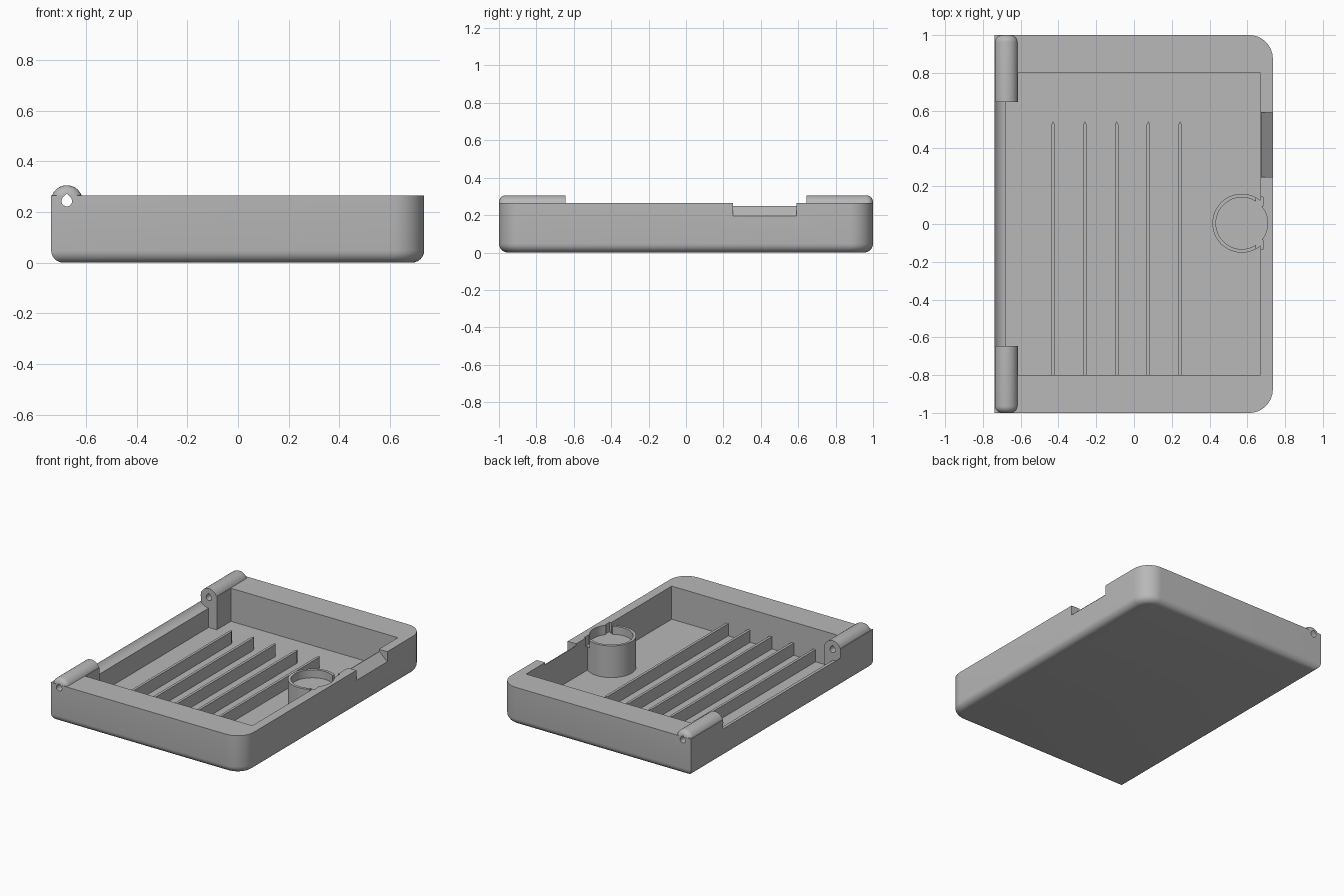
import bpy, bmesh, math
from mathutils import Matrix

if "Cube" in bpy.data.objects:
    bpy.data.objects.remove(bpy.data.objects["Cube"], do_unlink=True)

grey = bpy.data.materials.new("plain grey")
grey.use_nodes = True
grey.diffuse_color = (0.48, 0.48, 0.48, 1)
grey.node_tree.nodes["Principled BSDF"].inputs["Base Color"].default_value = grey.diffuse_color

HALF_X, FLOOR, RIM = 0.738, 0.035, 0.265
HINGE_X, HINGE_Z, HINGE_R, HINGE_Y = -0.676, 0.243, 0.0625, 0.645


def finish(name, bm):
    bmesh.ops.recalc_face_normals(bm, faces=bm.faces)
    mesh = bpy.data.meshes.new(name)
    bm.to_mesh(mesh)
    bm.free()
    mesh.materials.append(grey)
    ob = bpy.data.objects.new(name, mesh)
    bpy.context.collection.objects.link(ob)
    return ob


def prism(points, low, high, axis="Z"):
    """Extrude a 2D outline: (x, y) along Z, or (x, z) along Y."""
    bm = bmesh.new()
    place = (lambda a, b: (a, b, low)) if axis == "Z" else (lambda a, b: (a, low, b))
    face = bm.faces.new([bm.verts.new(place(a, b)) for a, b in points])
    ext = bmesh.ops.extrude_face_region(bm, geom=[face])
    verts = [v for v in ext["geom"] if isinstance(v, bmesh.types.BMVert)]
    step = (0, 0, high - low) if axis == "Z" else (0, high - low, 0)
    bmesh.ops.translate(bm, verts=verts, vec=step)
    return bm


def box(x0, x1, y0, y1, z0, z1):
    return prism([(x0, y0), (x1, y0), (x1, y1), (x0, y1)], z0, z1)


def circle(cx, cy, r, n=48):
    return [(cx + r * math.cos(2 * math.pi * i / n), cy + r * math.sin(2 * math.pi * i / n))
            for i in range(n)]


def combine(target, bm, operation):
    """Cut or join a temporary solid, then discard it."""
    tool = finish("helper", bm)
    tool.hide_render = True
    mod = target.modifiers.new("boolean", "BOOLEAN")
    mod.operation, mod.solver, mod.object = operation, "EXACT", tool
    bpy.ops.object.select_all(action="DESELECT")
    bpy.context.view_layer.objects.active = target
    target.select_set(True)
    bpy.ops.object.modifier_apply(modifier=mod.name)
    bpy.data.objects.remove(tool, do_unlink=True)


# Tray body: two rounded corners on the opening side, rounded bottom edge
bm = box(-HALF_X, HALF_X - 0.003, -1, 1, 0, RIM)
corners = [e for e in bm.edges if all(v.co.x > 0 for v in e.verts)
           and abs(e.verts[0].co.z - e.verts[1].co.z) > 0.1]
bmesh.ops.bevel(bm, geom=corners, offset=0.125, segments=12, profile=0.5, affect="EDGES")
bottom = [e for e in bm.edges if all(v.co.z < 0.001 for v in e.verts)]
bmesh.ops.bevel(bm, geom=bottom, offset=0.048, segments=6, profile=0.5, affect="EDGES")
tray = finish("tray", bm)

# Inner compartment, leaving a column beneath each hinge
inner, column, wall = 0.67, -0.615, -0.677
combine(tray, prism([(inner, -0.8), (inner, 0.8), (column, 0.8), (column, HINGE_Y),
                     (wall, HINGE_Y), (wall, -HINGE_Y), (column, -HINGE_Y), (column, -0.8)],
                    FLOOR, 0.5), "DIFFERENCE")

# Hollow along the hinge wall between the barrels
combine(tray, prism(circle(HINGE_X, HINGE_Z, 0.074), -HINGE_Y, HINGE_Y, "Y"), "DIFFERENCE")

# Hinge barrels with rounded outer ends
for side in (-1, 1):
    bm = prism(circle(HINGE_X, HINGE_Z, HINGE_R), side * HINGE_Y, side, "Y")
    rim = [e for e in bm.edges if all(abs(v.co.y) > 0.99 for v in e.verts)]
    bmesh.ops.bevel(bm, geom=rim, offset=0.036, segments=5, profile=0.5, affect="EDGES")
    combine(tray, bm, "UNION")

# Teardrop pin hole through both barrels
pin = [(HINGE_X + 0.021 * math.cos(math.radians(a)), HINGE_Z + 0.021 * math.sin(math.radians(a)))
       for a in range(135, 406, 15)]
pin.append((HINGE_X, HINGE_Z + 0.03))
combine(tray, prism(pin, -1.2, 1.2, "Y"), "DIFFERENCE")

# Sloping thumb notch in the opening wall
combine(tray, prism([(0.6, 0.25), (0.675, 0.25), (0.74, 0.19), (0.8, 0.19), (0.8, 0.4), (0.6, 0.4)],
                    0.25, 0.59, "Y"), "DIFFERENCE")

# Round holder with shallow recess, merged into the opening wall
CUP_X, CUP_Y = 0.571, 0.004
combine(tray, prism(circle(CUP_X, CUP_Y, 0.156, 64), FLOOR - 0.01, 0.255), "UNION")
combine(tray, prism(circle(CUP_X, CUP_Y, 0.137, 64), 0.2, 0.4), "DIFFERENCE")
for side in (-1, 1):
    y = CUP_Y + side * 0.115
    combine(tray, box(0.645, 0.682, y - 0.025, y + 0.025, 0.2, 0.4), "DIFFERENCE")

# Divider ribs with pointed ends
ribs = []
for i in range(5):
    x, w = -0.428 + 0.168 * i, 0.009
    ribs.append(finish(f"rib_{i + 1}", prism(
        [(x - w, -0.803), (x + w, -0.803), (x + w, 0.525), (x, 0.545), (x - w, 0.525)],
        FLOOR - 0.005, 0.12)))

# Smooth curved surfaces, keep edges sharp
bpy.ops.object.select_all(action="DESELECT")
tray.select_set(True)
bpy.context.view_layer.objects.active = tray
bpy.ops.object.shade_smooth_by_angle(angle=math.radians(30))
